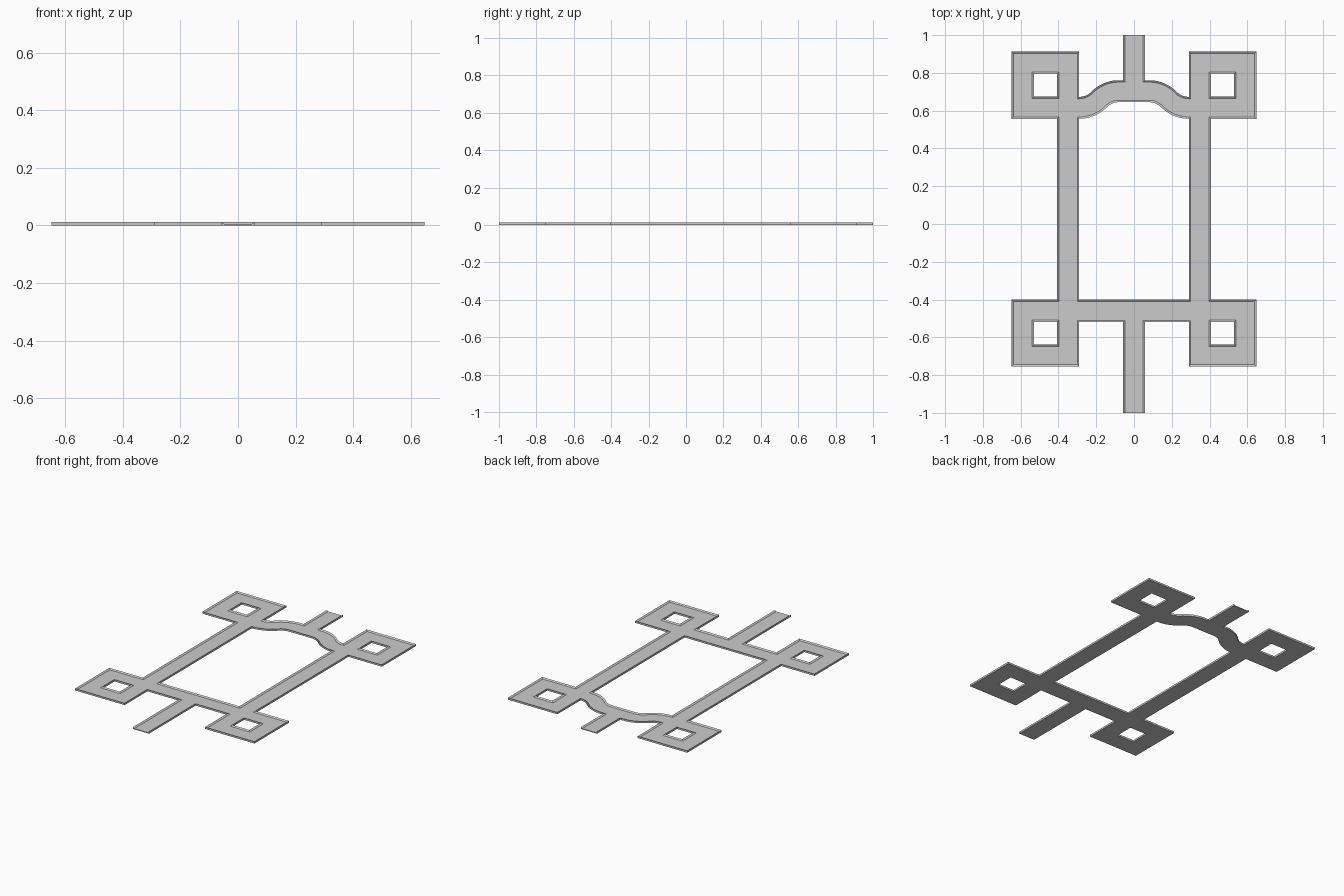
import bpy, bmesh, math
from mathutils import Vector

if "Cube" in bpy.data.objects:
    bpy.data.objects.remove(bpy.data.objects["Cube"])

TOP, FLOOR, RIM = 0.012, 0.005, 0.01   # rim height, recessed face height, rim width
W = 0.058                              # half width of every strip
XI, XM, XO = 0.29, 0.407, 0.648        # x lines of posts and corner squares


def s_curve(off, n=10):
    """S-shaped shoulder from the post to the crown, offset from its centreline."""
    (x0, y0), (x1, y1) = (XI, 0.615), (0.08, 0.703)
    dx, dy = (x0 - x1) / 2, (y1 - y0) / 2
    t = 2 * math.atan2(dy, dx)
    r = dx / math.sin(t)
    low = [(x0 - (r - off) * math.sin(t * i / n), y0 + r - (r - off) * math.cos(t * i / n))
           for i in range(n + 1)]
    high = [(x1 + (r + off) * math.sin(t * i / n), y1 - r + (r + off) * math.cos(t * i / n))
            for i in range(n - 1, -1, -1)]
    return low + high


def mirrored(half):
    return half + [(-x, y) for x, y in reversed(half)]


def is_tip(a, b):
    return abs(a[1] - b[1]) < 1e-6 and abs(a[1]) > 0.99


def inset(loop):
    """Mitred inset to the left of travel; stem tips stay open."""
    n, out = len(loop), []

    def line(i):
        a, b = Vector(loop[i % n]), Vector(loop[(i + 1) % n])
        d = (b - a).normalized()
        nrm = Vector((-d.y, d.x))
        return nrm, nrm.dot(a) + (0 if is_tip(a, b) else RIM)

    for i in range(n):
        (p, c), (q, e) = line(i - 1), line(i)
        det = p.x * q.y - p.y * q.x
        out.append(((c * q.y - e * p.y) / det, (p.x * e - q.x * c) / det))
    return out


# Outer silhouette with both stems
outer = mirrored([(W, -1), (W, -0.52), (XI, -0.52), (XI, -0.755), (XO, -0.755), (XO, -0.4),
                  (XM, -0.4), (XM, 0.557), (XO, 0.557), (XO, 0.912), (XI, 0.912)]
                 + s_curve(W) + [(W, 0.761), (W, 1)])
# Arched central window
window = mirrored([(XI, -0.4)] + s_curve(-W))
loops = [outer, window[::-1]]
# Square holes in the corner knots
for xa, xb in ((XM, 0.529), (-0.529, -XM)):
    for ya, yb in ((0.675, 0.795), (-0.638, -0.518)):
        loops.append([(xa, ya), (xa, yb), (xb, yb), (xb, ya)])

bm = bmesh.new()
base_edges, floor_edges = [], []
for loop in loops:
    n = len(loop)
    base = [bm.verts.new((x, y, 0)) for x, y in loop]
    rim = [bm.verts.new((x, y, TOP)) for x, y in loop]
    floor = [bm.verts.new((x, y, FLOOR)) for x, y in inset(loop)]
    for i in range(n):
        j = (i + 1) % n
        base_edges.append(bm.edges.new((base[i], base[j])))
        floor_edges.append(bm.edges.new((floor[i], floor[j])))
        if is_tip(loop[i], loop[j]):     # channel profile at the stem end
            bm.faces.new((base[i], base[j], rim[j], floor[j], floor[i], rim[i]))
        else:                            # outer wall and sloped rim
            bm.faces.new((base[i], base[j], rim[j], rim[i]))
            bm.faces.new((rim[i], rim[j], floor[j], floor[i]))
# Underside and recessed face
for edges in (base_edges, floor_edges):
    bmesh.ops.triangle_fill(bm, use_beauty=True, edges=edges, normal=(0, 0, 1))
bmesh.ops.recalc_face_normals(bm, faces=bm.faces)

mesh = bpy.data.meshes.new("fretwork_frame")
bm.to_mesh(mesh)
bm.free()
frame = bpy.data.objects.new("fretwork_frame", mesh)
bpy.context.collection.objects.link(frame)
